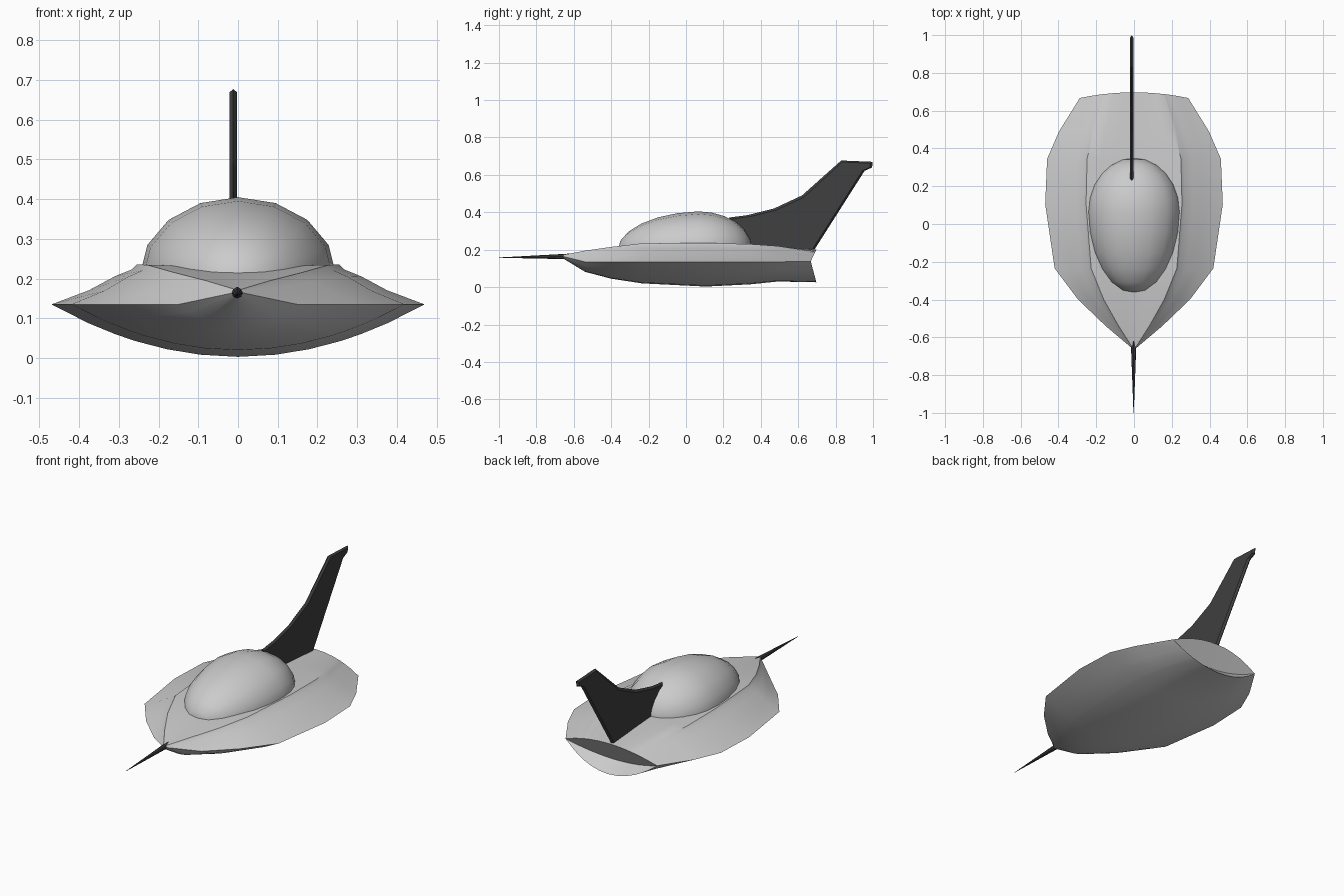
import bpy, bmesh
from math import radians
from mathutils import Matrix

cube = bpy.data.objects.get("Cube")
if cube:
    bpy.data.objects.remove(cube, do_unlink=True)


def material(name, value):
    mat = bpy.data.materials.new(name)
    mat.use_nodes = True
    colour = (value, value, value, 1)
    mat.diffuse_color = colour
    mat.node_tree.nodes["Principled BSDF"].inputs["Base Color"].default_value = colour
    return mat


LIGHT = material("light grey", 0.6)
DARK = material("charcoal", 0.05)


def finish(name, bm, mat, smooth=None):
    bmesh.ops.recalc_face_normals(bm, faces=bm.faces)
    mesh = bpy.data.meshes.new(name)
    bm.to_mesh(mesh)
    bm.free()
    obj = bpy.data.objects.new(name, mesh)
    bpy.context.collection.objects.link(obj)
    mesh.materials.append(mat)
    if smooth:
        bpy.ops.object.select_all(action="DESELECT")
        obj.select_set(True)
        bpy.context.view_layer.objects.active = obj
        bpy.ops.object.shade_smooth_by_angle(angle=radians(smooth))
    return obj


# Hull stations: y, half width, rim z, top z, bottom z
STATIONS = [(-0.66, 0.008, 0.165, 0.172, 0.155), (-0.54, 0.15, 0.135, 0.195, 0.082),
            (-0.40, 0.296, 0.135, 0.215, 0.045), (-0.235, 0.42, 0.135, 0.234, 0.02),
            (0.105, 0.47, 0.135, 0.236, 0.003), (0.345, 0.46, 0.135, 0.23, 0.015),
            (0.49, 0.397, 0.135, 0.22, 0.03), (0.667, 0.287, 0.138, 0.2, 0.026)]
# Upper cross-section: fraction of half width, fraction of height
HALF = [(1, 0), (0.8, 0.35), (0.66, 0.7), (0.57, 0.87), (0.54, 1), (0.38, 0.99), (0.2, 0.95)]
SECTION = HALF + [(0, 0.94)] + [(-f, h) for f, h in reversed(HALF)]


def hull():
    bm = bmesh.new()
    rings = []
    for i, (y, w, rim, top, low) in enumerate(STATIONS):
        last = i == len(STATIONS) - 1
        upper, lower = [], []
        for f, h in SECTION:
            if last:
                h = 1 - f * f
            yy = y + (0.03 * (1 - f * f) if last else 0)
            upper.append(bm.verts.new((f * w, yy, rim + h * (top - rim))))
            if abs(f) < 1:
                lower.append(bm.verts.new((f * w, yy, rim - (1 - f * f) * (rim - low))))
            else:
                lower.append(upper[-1])
        rings.append((upper, lower))
    for a, b in zip(rings, rings[1:]):
        for side in (0, 1):
            p, q = a[side], b[side]
            for j in range(len(p) - 1):
                bm.faces.new((p[j], p[j + 1], q[j + 1], q[j]))
    # Pointed front cap and hollowed tail
    bm.faces.new(rings[0][0] + rings[0][1][-2:0:-1])
    upper, lower = rings[-1]
    y, w, rim = STATIONS[-1][:3]
    mid = [upper[0]]
    for f, h in SECTION[1:-1]:
        k = 1 - f * f
        mid.append(bm.verts.new((f * w, y - 0.035 * k, rim - 0.055 * k)))
    mid.append(upper[-1])
    for row in (upper, lower):
        for j in range(len(row) - 1):
            corners = dict.fromkeys((row[j], row[j + 1], mid[j + 1], mid[j]))
            bm.faces.new(list(corners))
    return finish("hull", bm, LIGHT, 35)


def canopy():
    bm = bmesh.new()
    bmesh.ops.create_uvsphere(bm, u_segments=16, v_segments=12, radius=1)
    bmesh.ops.rotate(bm, verts=bm.verts, matrix=Matrix.Rotation(radians(90), 3, "X"))
    # Egg shape: long front, short back
    for v in bm.verts:
        length = 0.43 if v.co.y < 0 else 0.285
        drop = 0.012 * max(0, -v.co.y)
        v.co = (v.co.x * 0.247, 0.065 + v.co.y * length, 0.21 + v.co.z * 0.195 - drop)
    bmesh.ops.bisect_plane(bm, geom=bm.verts[:] + bm.edges[:] + bm.faces[:],
                           plane_co=(0, 0, 0.17), plane_no=(0, 0, 1), clear_inner=True)
    return finish("canopy", bm, LIGHT, 40)


# Fin outline in side view, with a ridge running round its edge
OUTLINE = [(0.23, 0.372), (0.33, 0.385), (0.47, 0.42), (0.62, 0.49), (0.83, 0.677),
           (0.998, 0.67), (0.995, 0.64), (0.955, 0.622), (0.68, 0.19), (0.3, 0.19)]


def fin():
    bm = bmesh.new()
    cy = sum(p[0] for p in OUTLINE) / len(OUTLINE)
    x0 = -0.012
    ridge = [bm.verts.new((x0, y, z)) for y, z in OUTLINE]
    for side in (-1, 1):
        flat = []
        for i, (y, z) in enumerate(OUTLINE):
            shift = 0.012 if i < 4 else -0.012 if i > 4 else 0.004
            flat.append(bm.verts.new((x0 + side * 0.01, y + shift, z - (0.008 if i < 6 else 0))))
        bm.faces.new(flat)
        for i in range(len(flat)):
            j = (i + 1) % len(flat)
            bm.faces.new((ridge[i], ridge[j], flat[j], flat[i]))
    return finish("tail_fin", bm, DARK)


def probe():
    bm = bmesh.new()
    bmesh.ops.create_cone(bm, cap_ends=True, segments=8, radius1=0.015, radius2=0.0008, depth=0.38)
    bmesh.ops.rotate(bm, verts=bm.verts, matrix=Matrix.Rotation(radians(91), 3, "X"))
    bmesh.ops.translate(bm, verts=bm.verts, vec=(-0.002, -0.81, 0.161))
    return finish("nose_probe", bm, DARK, 30)


hull()
canopy()
fin()
probe()
